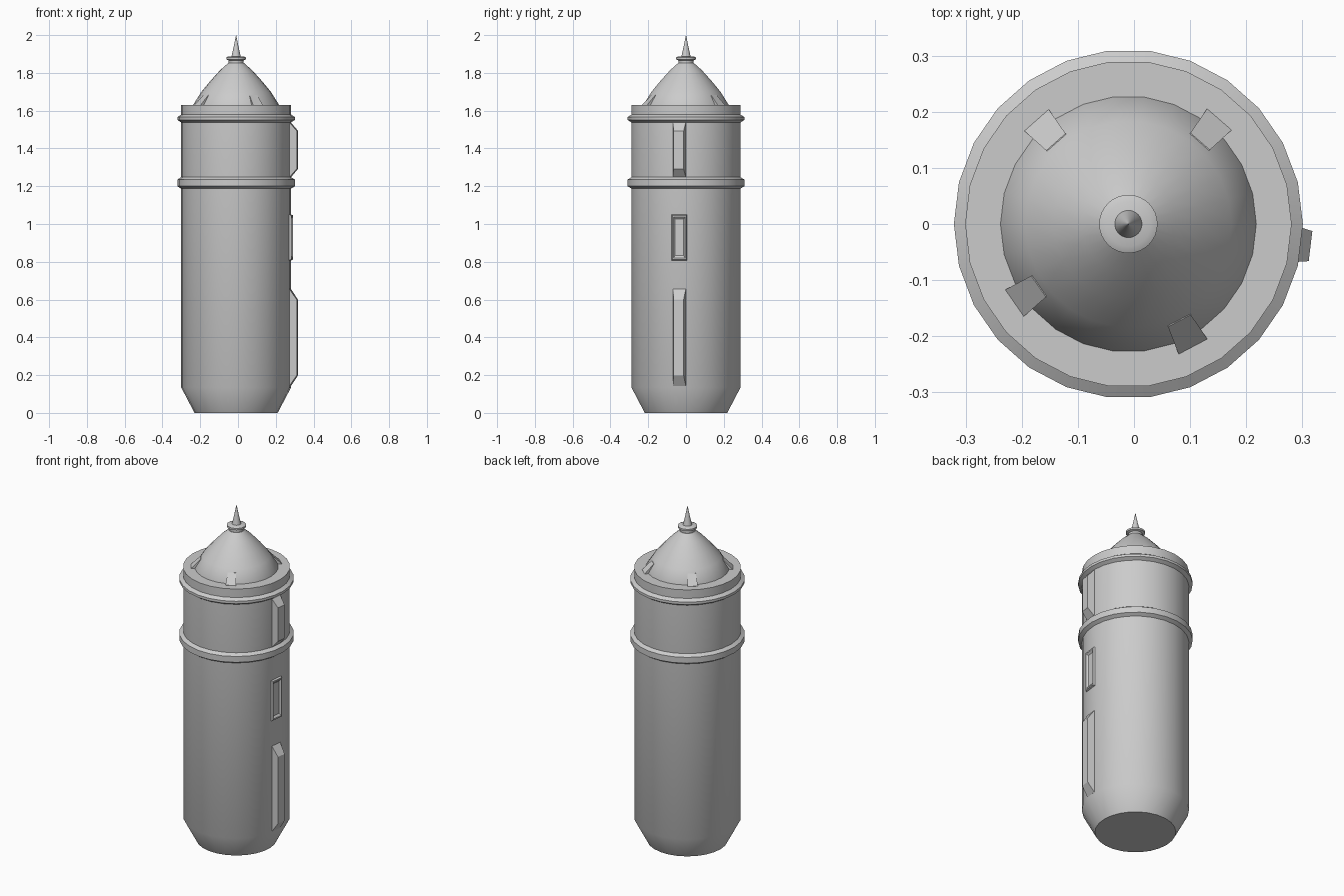
import bpy, bmesh
from math import cos, sin, pi, radians
from mathutils import Matrix

if "Cube" in bpy.data.objects:
    bpy.data.objects.remove(bpy.data.objects["Cube"])

CX = -0.01      # tower axis offset
SIDES = 26
FACE = -180 / SIDES   # direction of the wall facet carrying the windows


def finish(bm, name, smooth=True):
    bmesh.ops.remove_doubles(bm, verts=bm.verts, dist=1e-5)
    bmesh.ops.recalc_face_normals(bm, faces=bm.faces)
    me = bpy.data.meshes.new(name)
    bm.to_mesh(me)
    bm.free()
    ob = bpy.data.objects.new(name, me)
    bpy.context.collection.objects.link(ob)
    if smooth:
        bpy.ops.object.select_all(action='DESELECT')
        ob.select_set(True)
        bpy.context.view_layer.objects.active = ob
        bpy.ops.object.shade_smooth_by_angle(angle=radians(32))
    return ob


def bridge(bm, a, b):
    n = len(a)
    for i in range(n):
        j = (i + 1) % n
        bm.faces.new((a[i], a[j], b[j], b[i]))


def lathe(name, profile, n=SIDES):
    """Closed solid of revolution from (radius, z) points."""
    bm = bmesh.new()
    rings = [[bm.verts.new((CX + r * cos(2 * pi * i / n), r * sin(2 * pi * i / n), z))
              for i in range(n)] for r, z in profile]
    for a, b in zip(rings, rings[1:]):
        bridge(bm, a, b)
    bm.faces.new(rings[0])
    bm.faces.new(rings[-1])
    return finish(bm, name)


def panel(name, loops, angle):
    """Stacked rectangles (radius, half width, z low, z high) facing outward."""
    bm = bmesh.new()
    rings = [[bm.verts.new(p) for p in ((r, -w, z0), (r, w, z0), (r, w, z1), (r, -w, z1))]
             for r, w, z0, z1 in loops]
    for a, b in zip(rings, rings[1:]):
        bridge(bm, a, b)
    bm.faces.new(rings[0])
    bm.faces.new(rings[-1])
    bm.transform(Matrix.Translation((CX, 0, 0)) @ Matrix.Rotation(radians(angle), 4, 'Z'))
    return finish(bm, name, False)


# Main wall with chamfered foot
lathe("tower_wall", [(0.22, 0), (0.291, 0.135), (0.291, 1.63)])

# Projecting bands
for name, z0, z1 in (("lower_band", 1.187, 1.248), ("upper_band", 1.538, 1.579)):
    lathe(name, [(0.28, z0), (0.291, z0), (0.311, z0 + 0.013),
                 (0.311, z1 - 0.013), (0.291, z1), (0.28, z1)])

# Convex conical roof
lathe("roof", [(0.228, 1.625), (0.228, 1.63), (0.184, 1.70), (0.134, 1.76),
               (0.085, 1.814), (0.042, 1.852)])

# Finial collar and spike
lathe("finial_collar", [(0.039, 1.848), (0.039, 1.866), (0.052, 1.871),
                        (0.052, 1.882), (0.04, 1.888)], 32)
lathe("finial_spike", [(0.026, 1.88), (0.0125, 1.94), (0.0005, 2.0)], 32)

# Small ribs at the roof foot
for k, a in enumerate((49, 131.5, 214.8, 297.8)):
    panel(f"roof_rib_{k + 1}", [(0.15, 0.023, 1.625, 1.683), (0.195, 0.023, 1.625, 1.683),
                                (0.247, 0.029, 1.625, 1.631)], a)

# Bevelled raised fins on one wall facet
for name, z0, z1, b in (("lower_fin", 0.143, 0.655, 0.056), ("upper_fin", 1.248, 1.537, 0.044)):
    panel(name, [(0.27, 0.034, z0, z1), (0.289, 0.034, z0, z1),
                 (0.327, 0.027, z0 + b, z1 - b)], FACE)

# Framed slit window
panel("slit_window", [(0.275, 0.041, 0.808, 1.05), (0.289, 0.041, 0.808, 1.05),
                      (0.299, 0.037, 0.812, 1.046), (0.299, 0.031, 0.82, 1.038),
                      (0.290, 0.023, 0.832, 1.026)], FACE)
